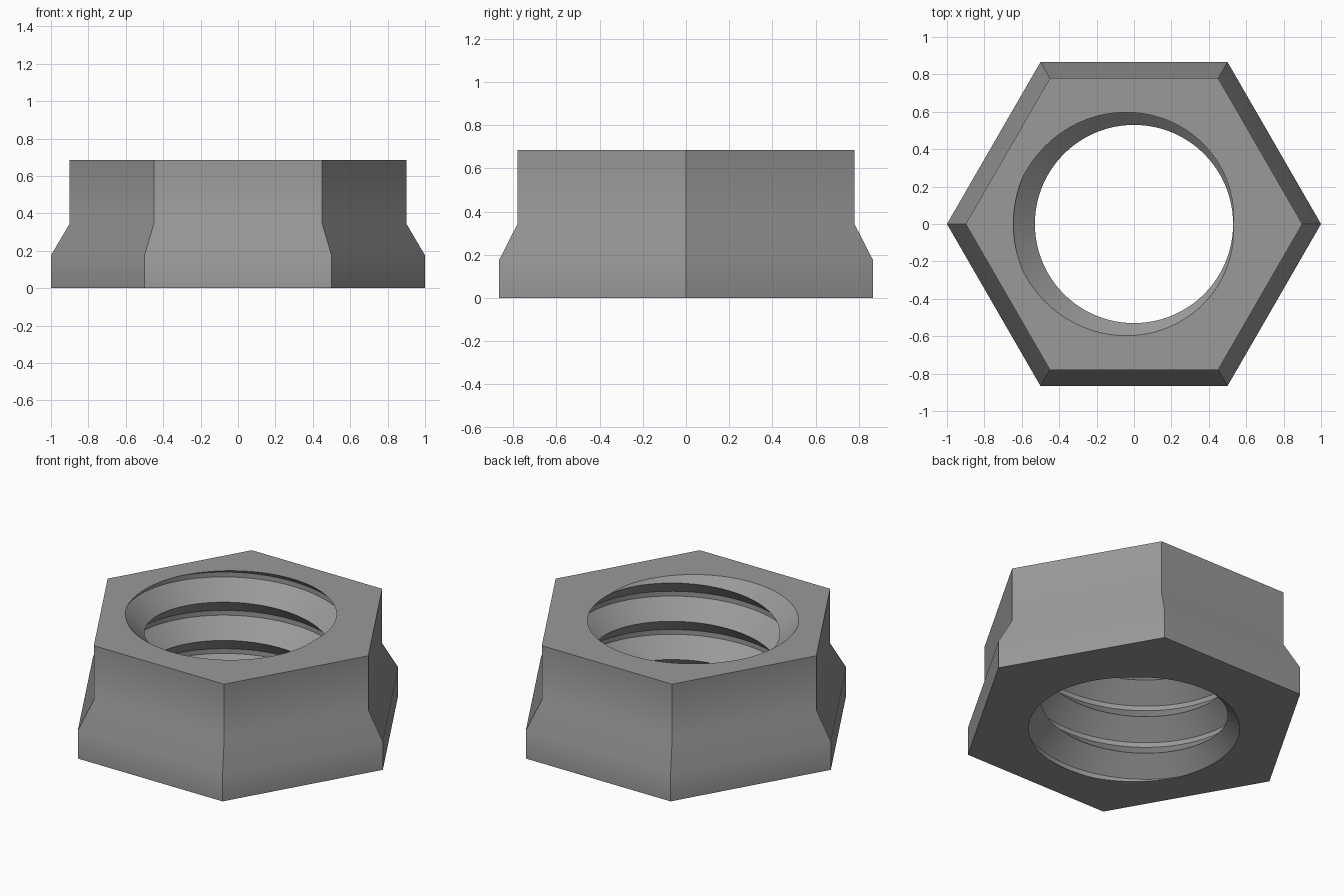
import bpy, bmesh, math
from mathutils import Vector

if "Cube" in bpy.data.objects:
    bpy.data.objects.remove(bpy.data.objects["Cube"])

HEIGHT = 0.685
PITCH = 0.239
R_CREST, R_ROOT = 0.53, 0.645
ROOT_FLAT = PITCH / 8
FLANK = (PITCH - ROOT_FLAT) / 2
SEG = 96                      # steps per thread turn
ROOT_ANGLE = math.pi          # where the groove meets the top face

steel = bpy.data.materials.new("steel_grey")
steel.diffuse_color = (0.32, 0.32, 0.32, 1)
steel.use_nodes = True
steel.node_tree.nodes["Principled BSDF"].inputs["Base Color"].default_value = steel.diffuse_color

bm = bmesh.new()

# Threaded bore: one right-handed groove profile swept along a helix
groove = [(R_CREST, 0), (R_ROOT, FLANK),
          (R_ROOT, FLANK + ROOT_FLAT), (R_CREST, PITCH)]
root_mid = FLANK + ROOT_FLAT / 2
previous = None
for i in range(-5 * SEG, SEG + 1):
    turn = i / SEG
    a = ROOT_ANGLE + turn * 2 * math.pi
    base = HEIGHT + turn * PITCH - root_mid
    row = [bm.verts.new((r * math.cos(a), r * math.sin(a), base + z))
           for r, z in groove]
    if previous:
        for k in range(len(groove) - 1):
            bm.faces.new((previous[k], row[k], row[k + 1], previous[k + 1]))
    previous = row
bmesh.ops.remove_doubles(bm, verts=bm.verts, dist=1e-5)

# Trim the thread flush with the bottom and top faces
for z, direction in ((0, -1), (HEIGHT, 1)):
    bmesh.ops.bisect_plane(bm, geom=bm.verts[:] + bm.edges[:] + bm.faces[:],
                           plane_co=Vector((0, 0, z)), plane_no=Vector((0, 0, direction)),
                           clear_outer=True, dist=1e-6)
bmesh.ops.remove_doubles(bm, verts=bm.verts, dist=1e-5)
rims = {z: [e for e in bm.edges if e.is_boundary and
            all(abs(v.co.z - z) < 1e-4 for v in e.verts)] for z in (0, HEIGHT)}

# Hexagonal body: wide foot, taper, narrower upper part
rings = []
for r, z in ((1, 0), (1, 0.175), (0.9, 0.345), (0.9, HEIGHT)):
    rings.append([bm.verts.new((r * math.cos(k * math.pi / 3),
                                r * math.sin(k * math.pi / 3), z)) for k in range(6)])
for low, high in zip(rings, rings[1:]):
    for k in range(6):
        n = (k + 1) % 6
        bm.faces.new((low[k], low[n], high[n], high[k]))

# Flat end faces between hexagon and bore
for z, ring in ((0, rings[0]), (HEIGHT, rings[-1])):
    outer = [bm.edges.get((ring[k], ring[(k + 1) % 6])) for k in range(6)]
    bmesh.ops.triangle_fill(bm, edges=outer + rims[z], use_beauty=True,
                            normal=Vector((0, 0, 1 if z else -1)))
bmesh.ops.recalc_face_normals(bm, faces=bm.faces)

mesh = bpy.data.meshes.new("hex_nut")
bm.to_mesh(mesh)
bm.free()
mesh.materials.append(steel)
nut = bpy.data.objects.new("hex_nut", mesh)
bpy.context.collection.objects.link(nut)
bpy.context.view_layer.objects.active = nut
nut.select_set(True)
bpy.ops.object.shade_smooth_by_angle(angle=math.radians(30))
